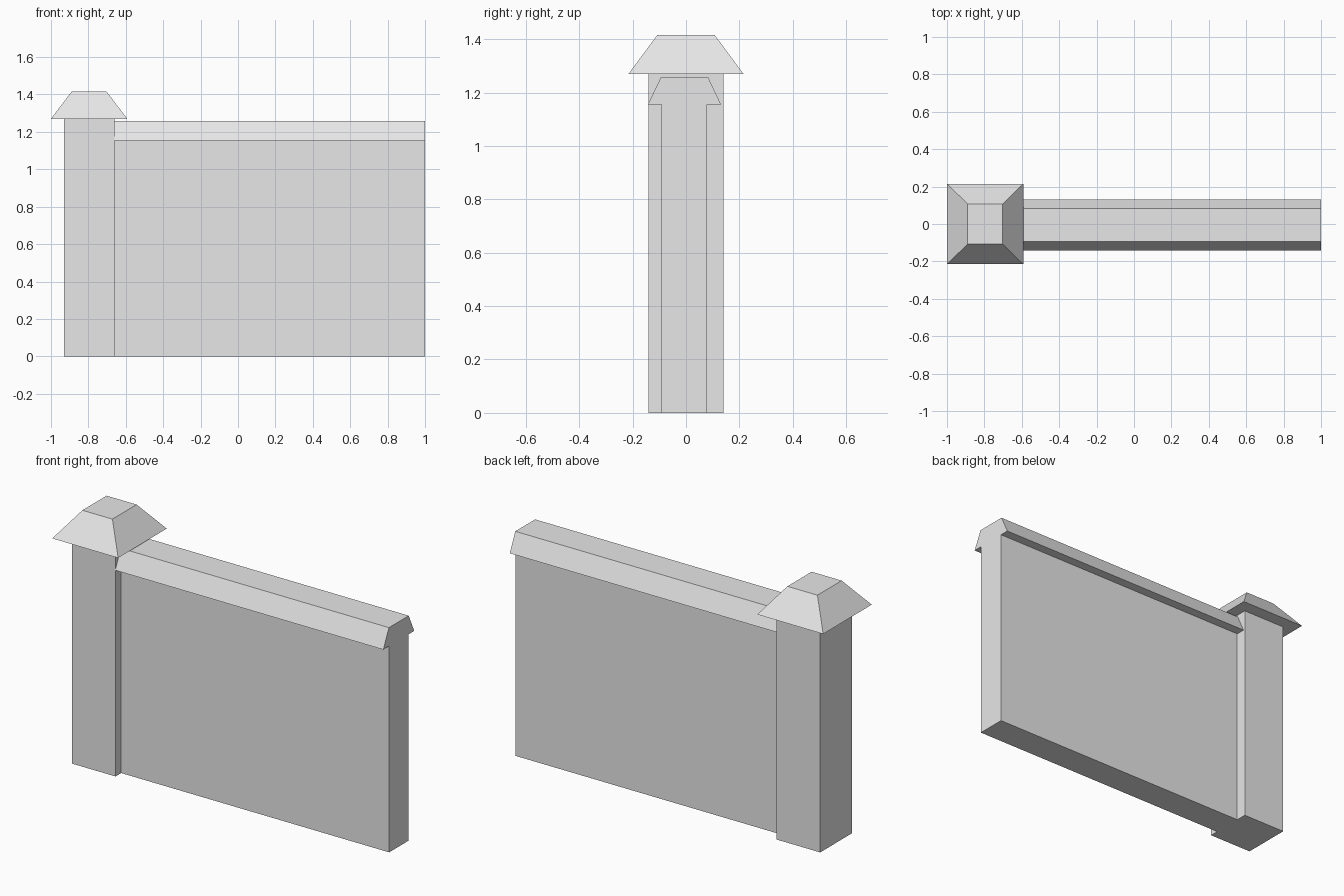
import bpy
import bmesh

if "Cube" in bpy.data.objects:
    bpy.data.objects.remove(bpy.data.objects["Cube"])

# One plain stone colour
stone = bpy.data.materials.new("grey_stone")
stone.use_nodes = True
stone.diffuse_color = (0.8, 0.8, 0.8, 1)
stone.node_tree.nodes["Principled BSDF"].inputs["Base Color"].default_value = (0.8, 0.8, 0.8, 1)


def tapered_block(name, base, top, z0, z1):
    """Closed block between two rectangles given as (x0, x1, y0, y1)."""
    bm = bmesh.new()
    rings = []
    for (x0, x1, y0, y1), z in ((base, z0), (top, z1)):
        corners = ((x0, y0), (x1, y0), (x1, y1), (x0, y1))
        rings.append([bm.verts.new((x, y, z)) for x, y in corners])
    low, high = rings
    bm.faces.new(low[::-1])
    bm.faces.new(high)
    for i in range(4):
        j = (i + 1) % 4
        bm.faces.new((low[i], low[j], high[j], high[i]))
    mesh = bpy.data.meshes.new(name)
    bm.to_mesh(mesh)
    bm.free()
    mesh.materials.append(stone)
    obj = bpy.data.objects.new(name, mesh)
    bpy.context.collection.objects.link(obj)
    return obj


# Post with its overhanging tapered cap
post = (-0.93, -0.66, -0.141, 0.141)
tapered_block("post", post, post, 0, 1.27)
tapered_block("post_cap", (-1, -0.592, -0.215, 0.215),
              (-0.889, -0.703, -0.107, 0.107), 1.27, 1.416)

# Wall panel running from the post, with sloped coping along its top
wall = (-0.66, 1, -0.091, 0.078)
tapered_block("wall_panel", wall, wall, 0, 1.155)
tapered_block("wall_coping", (-0.662, 1, -0.143, 0.131),
              (-0.662, 1, -0.093, 0.082), 1.155, 1.259)
